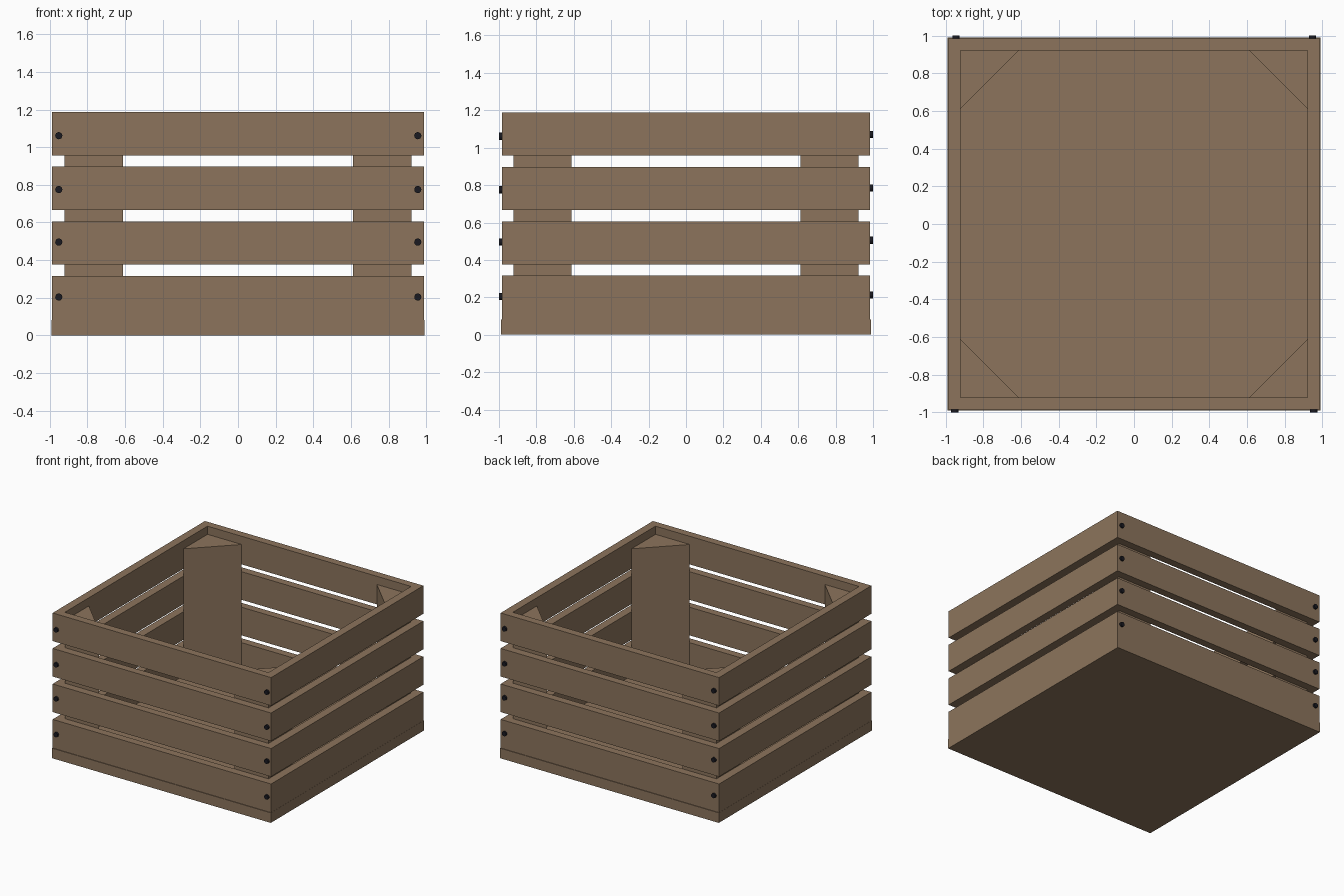
import bpy, bmesh, math

if "Cube" in bpy.data.objects:
    bpy.data.objects.remove(bpy.data.objects["Cube"])


def material(name, rgb):
    m = bpy.data.materials.new(name)
    m.diffuse_color = (*rgb, 1)
    m.use_nodes = True
    m.node_tree.nodes["Principled BSDF"].inputs["Base Color"].default_value = m.diffuse_color
    return m


wood = material("wood", (0.262, 0.175, 0.107))
iron = material("dark_iron", (0.010, 0.010, 0.015))


def mesh_object(name, bm, mat):
    bmesh.ops.recalc_face_normals(bm, faces=bm.faces)
    me = bpy.data.meshes.new(name)
    bm.to_mesh(me)
    bm.free()
    me.materials.append(mat)
    ob = bpy.data.objects.new(name, me)
    bpy.context.collection.objects.link(ob)
    return ob


def prism(name, outline, z0, z1, mat):
    """Extrude a flat outline from z0 up to z1."""
    bm = bmesh.new()
    face = bm.faces.new([bm.verts.new((x, y, z0)) for x, y in outline])
    ext = bmesh.ops.extrude_face_region(bm, geom=[face])["geom"]
    verts = [v for v in ext if isinstance(v, bmesh.types.BMVert)]
    bmesh.ops.translate(bm, verts=verts, vec=(0, 0, z1 - z0))
    return mesh_object(name, bm, mat)


def rect(x, y):
    return [(-x, -y), (x, -y), (x, y), (-x, y)]


def ring(name, outer, inner, z0, z1, mat):
    """Hollow square course of slats."""
    bm = bmesh.new()
    loops = [[bm.verts.new((x, y, z)) for x, y in shape]
             for shape, z in ((outer, z0), (outer, z1), (inner, z1), (inner, z0))]
    for a, b in zip(loops, loops[1:] + loops[:1]):
        for i in range(4):
            j = (i + 1) % 4
            bm.faces.new((a[i], a[j], b[j], b[i]))
    return mesh_object(name, bm, mat)


# Floor board
prism("floor_board", rect(0.99, 0.99), 0, 0.082, wood)

# Four courses of slats with gaps between them
for i, z in enumerate((0.082, 0.376, 0.667, 0.957)):
    top = (0.316, 0.606, 0.897, 1.187)[i]
    ring(f"slat_course_{i + 1}", rect(0.989, 0.985), rect(0.922, 0.922), z, top, wood)

# Triangular corner posts inside the crate
for sx, xn in ((-1, "left"), (1, "right")):
    for sy, yn in ((-1, "front"), (1, "back")):
        tri = [(0.922 * sx, 0.922 * sy), (0.612 * sx, 0.922 * sy), (0.922 * sx, 0.612 * sy)]
        prism(f"corner_post_{yn}_{xn}", tri, 0.082, 1.12, wood)

# Nail heads at both ends of each front and back slat
for side, yn, dz in ((-1, "front", 0), (1, "back", 0.009)):
    for row, z in enumerate((0.204, 0.496, 0.775, 1.061)):
        for x in (-0.949 + 0.003 * side, 0.952 - 0.003 * side):
            bm = bmesh.new()
            bmesh.ops.create_cone(bm, cap_ends=True, segments=16, radius1=0.019,
                                  radius2=0.019, depth=0.03)
            end = "left" if x < 0 else "right"
            nail = mesh_object(f"nail_{yn}_{end}_{row + 1}", bm, iron)
            nail.rotation_euler.x = math.pi / 2
            nail.location = (x, 0.985 * side, z + dz)
